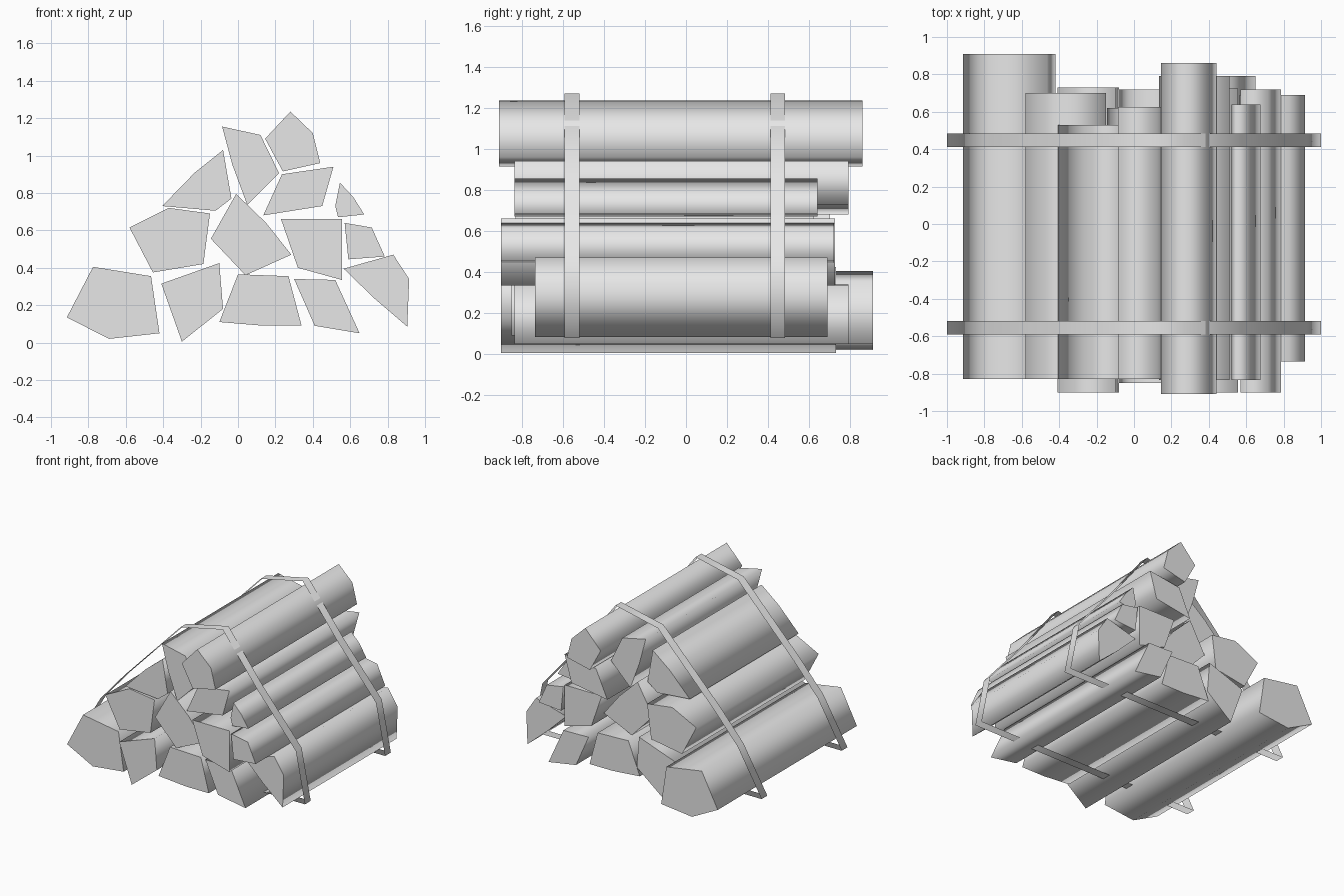
import bpy
import bmesh

cube = bpy.data.objects.get("Cube")
if cube:
    bpy.data.objects.remove(cube)

grey = bpy.data.materials.new("pale_grey")
grey.use_nodes = True
grey.diffuse_color = (0.8, 0.8, 0.8, 1)
grey.node_tree.nodes["Principled BSDF"].inputs["Base Color"].default_value = (0.8, 0.8, 0.8, 1)


def extrude_profile(name, profile, front, back, capped):
    """Sweep a closed x-z outline along y, with smooth sides and crisp flat ends."""
    bm = bmesh.new()
    rings = [[bm.verts.new((x, y, z)) for x, z in profile] for y in (front, back)]
    count = len(profile)
    for i in range(count):
        j = (i + 1) % count
        side = bm.faces.new((rings[0][i], rings[0][j], rings[1][j], rings[1][i]))
        side.smooth = True
    if capped:
        for ring in rings:
            cap = bm.faces.new(ring)
            for edge in cap.edges:
                edge.smooth = False
    bmesh.ops.recalc_face_normals(bm, faces=bm.faces)
    mesh = bpy.data.meshes.new(name)
    bm.to_mesh(mesh)
    bm.free()
    mesh.materials.append(grey)
    obj = bpy.data.objects.new(name, mesh)
    bpy.context.collection.objects.link(obj)
    return obj


def log(name, front, back, *profile):
    return extrude_profile(name + "_log", profile, front, back, True)


# Bottom row of split logs
log("far_right_bottom", -.83, .91, (-.915, .135), (-.69, .02), (-.42, .05), (-.465, .355), (-.775, .405))
log("right_bottom", -.90, .73, (-.41, .315), (-.30, .005), (-.08, .18), (-.10, .425))
log("middle_bottom", -.85, .72, (-.10, .11), (.14, .09), (.34, .09), (.27, .355), (0, .365))
log("left_bottom", -.835, .79, (.30, .34), (.52, .335), (.65, .05), (.41, .09))
log("far_left_bottom", -.735, .69, (.565, .395), (.83, .47), (.915, .34), (.905, .085), (.73, .235))

# Middle row
log("right_middle", -.83, .70, (-.58, .615), (-.37, .72), (-.15, .69), (-.185, .42), (-.455, .375))
log("centre", -.83, .62, (-.145, .555), (-.01, .795), (.15, .64), (.285, .47), (.04, .36))
log("left_middle", -.90, .725, (.23, .66), (.555, .66), (.555, .335), (.32, .40))
log("small_left_middle", -.90, .72, (.57, .64), (.715, .615), (.785, .46), (.59, .445))

# Upper row and top of the stack
log("right_upper", -.83, .53, (-.405, .73), (-.23, .91), (-.08, 1.03), (-.035, .77), (-.12, .705))
log("left_upper", -.835, .79, (.135, .68), (.235, .90), (.51, .94), (.45, .73))
log("small_left_upper", -.835, .64, (.545, .855), (.615, .78), (.675, .685), (.535, .67), (.52, .73))
log("right_top", -.83, .625, (-.085, 1.155), (.12, 1.11), (.22, .905), (.05, .735), (-.03, .95))
log("left_top", -.91, .86, (.145, 1.09), (.28, 1.235), (.40, 1.12), (.44, .96), (.24, .915))

# Thin open-sided straps wrapped around the stack
strap_path = [(-1, .08), (-.79, .44), (-.58, .68), (-.09, 1.19),
              (.28, 1.27), (.58, .88), (.92, .48), (1, .08)]
for name, middle in (("front", -.555), ("back", .447)):
    extrude_profile(name + "_strap", strap_path, middle - .036, middle + .036, False)
